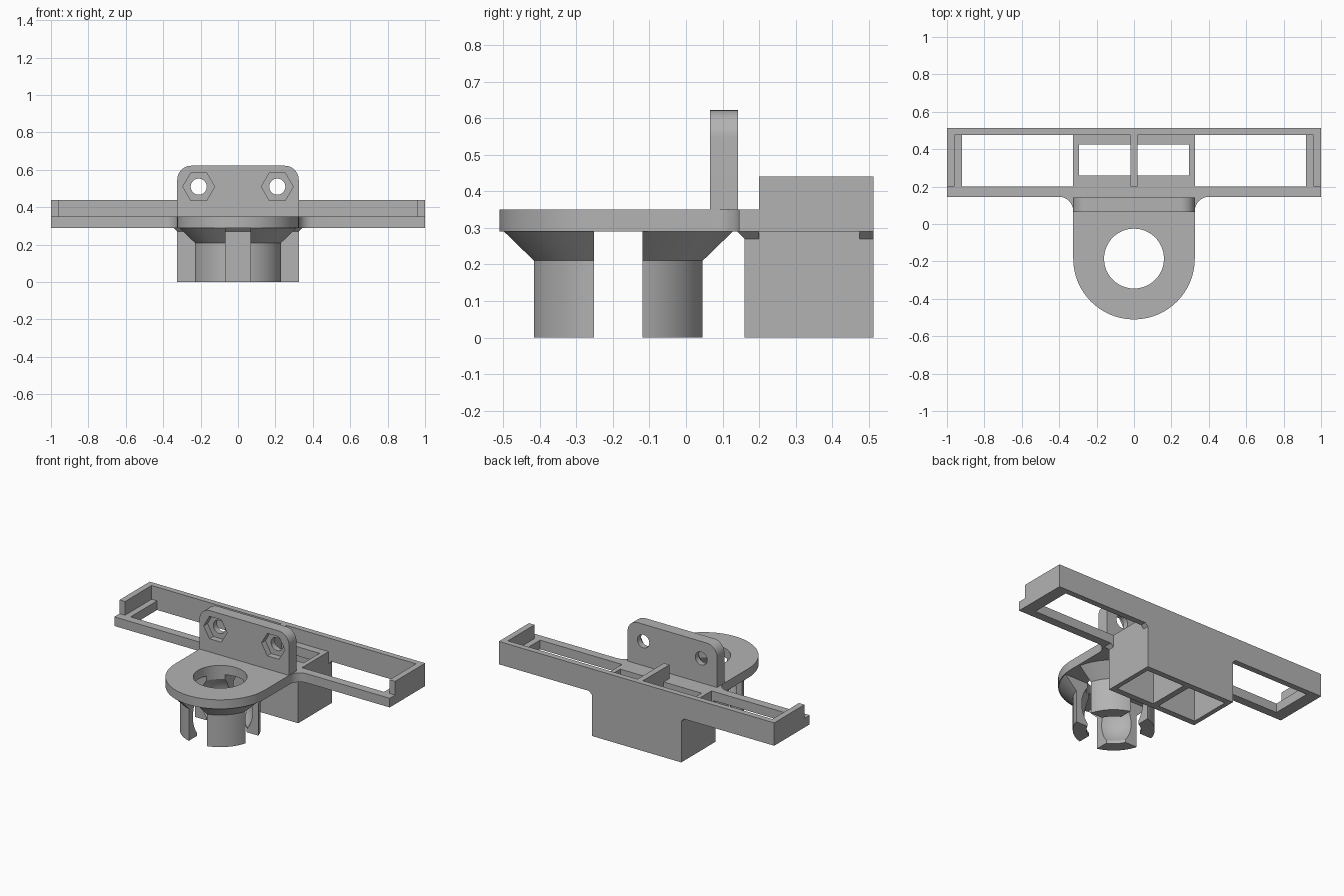
import bpy
import bmesh
from math import cos, sin, pi, radians, asin
from mathutils import Vector

cube = bpy.data.objects.get("Cube")
if cube:
    bpy.data.objects.remove(cube, do_unlink=True)

grey = bpy.data.materials.new("matte_grey")
grey.use_nodes = True
GREY = (0.45, 0.45, 0.45, 1)
grey.diffuse_color = GREY
grey.node_tree.nodes["Principled BSDF"].inputs["Base Color"].default_value = GREY

HUB_Y = -0.185     # centre of the round socket
HALF = 0.325       # half width of plate, upright and box
UNDER, DECK, TOP = 0.29, 0.35, 0.44
FRONT, INNER, REAR, BACK = 0.145, 0.2, 0.475, 0.513


def add_object(name, bm):
    bmesh.ops.recalc_face_normals(bm, faces=bm.faces)
    mesh = bpy.data.meshes.new(name)
    bm.to_mesh(mesh)
    bm.free()
    mesh.materials.append(grey)
    obj = bpy.data.objects.new(name, mesh)
    bpy.context.collection.objects.link(obj)
    return obj


def prism(name, points, low, high, axis="z"):
    """Extrude an (x, y) outline along z, or an (x, z) outline along y."""
    place = (lambda a, b, h: (a, b, h)) if axis == "z" else (lambda a, b, h: (a, h, b))
    bm = bmesh.new()
    face = bm.faces.new([bm.verts.new(place(a, b, low)) for a, b in points])
    moved = bmesh.ops.extrude_face_region(bm, geom=[face])["geom"]
    verts = [v for v in moved if isinstance(v, bmesh.types.BMVert)]
    bmesh.ops.translate(bm, verts=verts, vec=Vector(place(0, 0, high - low)))
    return add_object(name, bm)


def box(name, x, y, z):
    corners = [(x[0], y[0]), (x[1], y[0]), (x[1], y[1]), (x[0], y[1])]
    return prism(name, corners, z[0], z[1])


def arc(cx, cy, radius, start, end, steps):
    angles = [radians(start + (end - start) * i / steps) for i in range(steps + 1)]
    return [(cx + radius * cos(a), cy + radius * sin(a)) for a in angles]


def circle(cx, cy, radius, sides):
    return arc(cx, cy, radius, 0, 360, sides)[:-1]


def mirror(points):
    """Complete a right-hand outline with its reflection."""
    return points + [(-x, y) for x, y in reversed(points)]


def cut(obj, cutters):
    for tool in cutters:
        tool.hide_render = True
        mod = obj.modifiers.new("cut", "BOOLEAN")
        mod.operation, mod.solver, mod.object = "DIFFERENCE", "EXACT", tool
        bpy.context.view_layer.objects.active = obj
        bpy.ops.object.modifier_apply(modifier=mod.name)
        bpy.data.objects.remove(tool, do_unlink=True)


def smooth(obj):
    bpy.ops.object.select_all(action="DESELECT")
    obj.select_set(True)
    bpy.context.view_layer.objects.active = obj
    bpy.ops.object.shade_smooth_by_angle(angle=radians(30))


# Base plate: rounded tongue, filleted into the long cross bar
FILLET = 0.075
outline = arc(0, HUB_Y, HALF, -90, 0, 24)[1:]
outline += arc(HALF + FILLET, FRONT - FILLET, FILLET, 180, 90, 8)
outline += [(1, FRONT), (1, REAR)]
outline = [(0, HUB_Y - HALF)] + outline + [(-x, y) for x, y in reversed(outline)]
plate = prism("base_plate", outline, UNDER, DECK)
cutters = [prism("socket_hole", circle(0, HUB_Y, 0.16, 64), 0.2, 0.5)]
for s in (-1, 1):
    cutters.append(box("side_window", sorted((s * HALF, s * 0.92)), (INNER, 0.49), (0.2, 0.5)))
    cutters.append(box("box_window", sorted((s * 0.02, s * 0.295)), (0.26, 0.425), (0.2, 0.5)))
cut(plate, cutters)
smooth(plate)

# Raised walls around the tray
box("back_wall", (-1, 1), (REAR, BACK), (UNDER, TOP))
box("centre_divider", (-0.02, 0.02), (INNER, REAR), (DECK, TOP))
box("left_end_wall", (0.96, 1), (INNER, REAR), (DECK, TOP))
box("right_end_wall", (-1, -0.96), (INNER, REAR), (DECK, TOP))

# Twin-chamber box below the bar
housing = box("lower_box", (-HALF, HALF), (0.16, BACK), (0, UNDER))
cut(housing, [box("chamber", sorted((s * 0.02, s * 0.295)), (INNER, REAR), (-0.1, 0.4))
              for s in (-1, 1)])


# Chamfers where the box meets the bar
def chamfer(name, y_low, y_top, y_end):
    obj = box(name, (-HALF, HALF), (y_low, y_end), (UNDER - 0.02, UNDER))
    for v in obj.data.vertices:
        if v.co.z > UNDER - 0.01:
            v.co.x *= 1 + 0.02 / HALF
            if v.co.y < y_end - 0.01:
                v.co.y = y_top


chamfer("front_chamfer", 0.16, 0.14, INNER)
chamfer("rear_chamfer", REAR, REAR, BACK)

# Upright tab with rounded corners, bolt holes and hexagonal nut pockets
tab_outline = mirror([(HALF, DECK)] + arc(HALF - 0.075, 0.547, 0.075, 0, 90, 10))
tab = prism("upright_tab", tab_outline, 0.065, 0.142, "y")
cutters = []
for s in (-1, 1):
    cutters.append(prism("bolt_hole", circle(s * 0.21, 0.51, 0.043, 32), 0, 0.2, "y"))
    cutters.append(prism("nut_pocket", circle(s * 0.21, 0.51, 0.085, 6), 0, 0.105, "y"))
cut(tab, cutters)
smooth(tab)

# Socket: turned ring with a flared root and a ball-shaped hollow
BALL = 0.2
tilt = 180 / pi * asin(0.6)
profile = [(0.16, 0), (0.24, 0), (0.24, 0.21), (0.32, UNDER), (0.16, UNDER)]
profile += arc(0, 0.14, BALL, tilt, -tilt, 12)
bm = bmesh.new()
verts = [bm.verts.new((r, HUB_Y, z)) for r, z in profile]
edges = [bm.edges.new((verts[i - 1], verts[i])) for i in range(len(verts))]
bmesh.ops.spin(bm, geom=verts + edges, cent=(0, HUB_Y, 0), axis=(0, 0, 1),
               angle=2 * pi, steps=64, use_merge=True)
bmesh.ops.remove_doubles(bm, verts=bm.verts, dist=0.0001)
socket = add_object("socket_fingers", bm)

# Crossed slots split the ring into four fingers
SLOT = 0.066
cut(socket, [
    box("slot_across", (-0.5, 0.5), (HUB_Y - SLOT, HUB_Y + SLOT), (-0.1, 0.32)),
    box("slot_along", (-SLOT, SLOT), (HUB_Y - 0.5, HUB_Y + 0.5), (-0.1, 0.32)),
])
smooth(socket)
